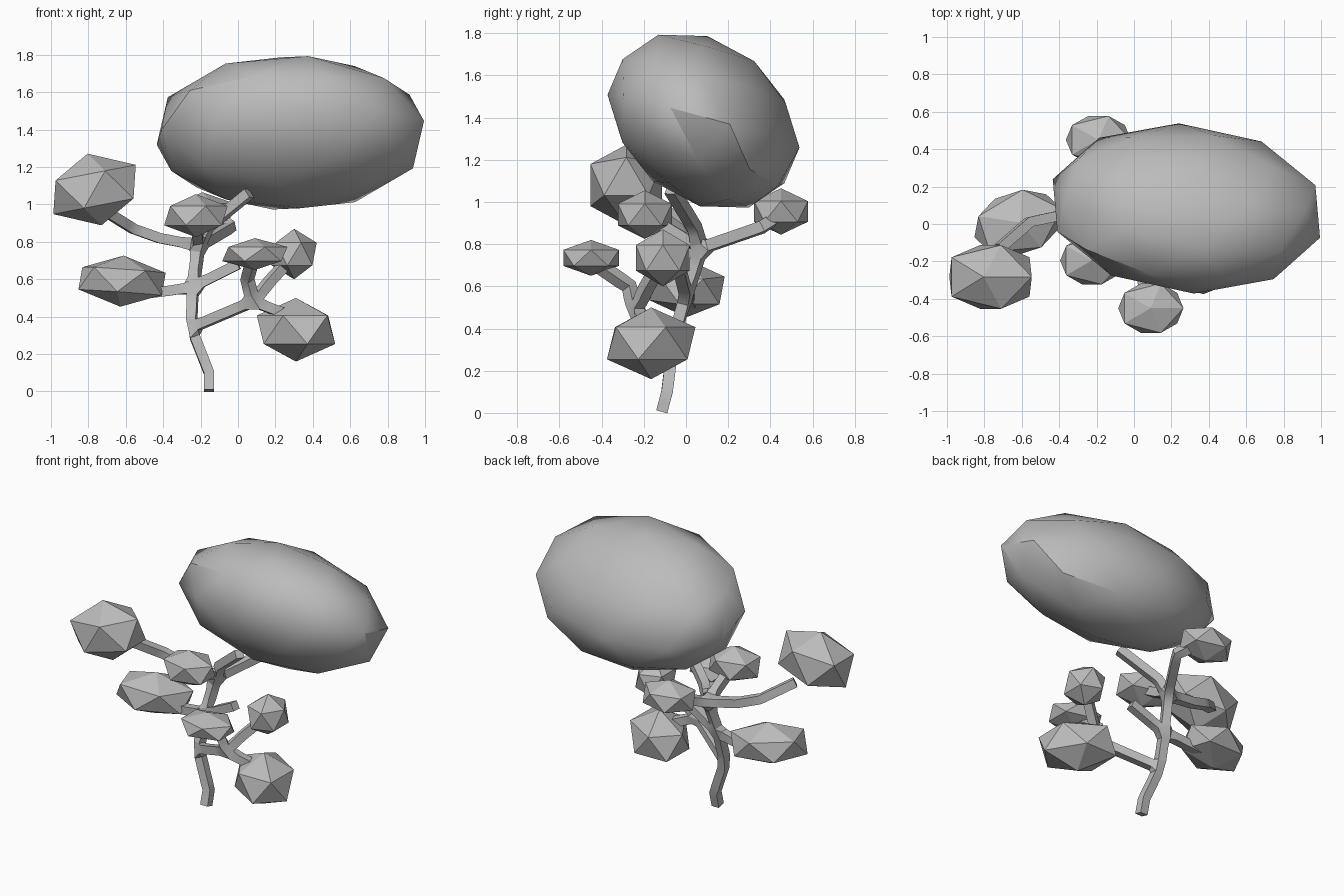
import bpy
from math import radians
from mathutils import Matrix, Vector, Euler

cube = bpy.data.objects.get("Cube")
if cube:
    bpy.data.objects.remove(cube)

grey = bpy.data.materials.new("plain_grey")
grey.use_nodes = True
colour = (0.5, 0.5, 0.5, 1)
grey.diffuse_color = colour
grey.node_tree.nodes["Principled BSDF"].inputs["Base Color"].default_value = colour


def blob(name, centre, transform, detail=1):
    """Icosphere shaped by a 3x3 transform."""
    bpy.ops.mesh.primitive_ico_sphere_add(subdivisions=detail, radius=1)
    ob = bpy.context.object
    ob.name = name
    ob.data.transform(Matrix.Translation(centre) @ transform.to_4x4())
    ob.data.materials.append(grey)


def turn(tilt, yaw=0):
    return Euler((0, radians(tilt), radians(yaw))).to_matrix()


def leaves(name, centre, size, tilt=0, yaw=0):
    """Small faceted clump."""
    blob(name, centre, turn(tilt, yaw) @ Matrix.Diagonal(size))


# Large slanted canopy: a face of the icosphere points along the long axis
axes = (Vector((0.735, -0.02, -0.05)), Vector((-0.04, 0.455, -0.125)),
        Vector((0.087, 0.015, 0.401)))
blob("canopy", (0.28, 0.083, 1.383), Matrix(axes).transposed() @ turn(-10.8), detail=2)
bpy.ops.object.shade_smooth_by_angle(angle=radians(30))

# Small faceted leaf clumps
leaves("upper_right_leaves", (-0.767, -0.283, 1.08), (0.27, 0.20, 0.195), -11)
leaves("middle_right_leaves", (-0.62, 0.005, 0.59), (0.27, 0.19, 0.137), 4, 18)
leaves("front_upper_leaves", (-0.225, -0.195, 0.94), (0.19, 0.15, 0.115))
leaves("back_upper_leaves", (-0.19, 0.45, 0.955), (0.195, 0.15, 0.11))
leaves("front_middle_leaves", (0.09, -0.45, 0.735), (0.195, 0.155, 0.085))
leaves("left_middle_leaves", (0.30, -0.11, 0.735), (0.135, 0.15, 0.135))
leaves("lower_left_leaves", (0.31, -0.165, 0.33), (0.265, 0.20, 0.17), 0, -45)

# Trunk and branches: each path starts from a named joint
joints = {
    "low": (-0.25, -0.06, 0.34),
    "mid": (-0.24, 0.0, 0.56),
    "high": (-0.21, 0.07, 0.78),
    "fork": (0.08, -0.24, 0.48),
}
paths = [
    [(-0.155, -0.115, 0.005), (-0.155, -0.09, 0.10), "low", "mid", "high"],
    ["low", "fork"],
    ["fork", (0.05, -0.27, 0.60), (0.08, -0.43, 0.71)],
    ["fork", (0.17, -0.19, 0.59), (0.28, -0.12, 0.71)],
    ["fork", (0.24, -0.20, 0.42), (0.31, -0.17, 0.36)],
    ["mid", (-0.36, 0.01, 0.54), (-0.52, 0.02, 0.52)],
    ["mid", (0.0, -0.03, 0.68)],
    ["high", (-0.42, 0.04, 0.82), (-0.56, 0.01, 0.87), (-0.72, -0.13, 0.97)],
    ["high", (-0.04, 0.36, 0.88), (-0.10, 0.42, 0.92)],
    ["high", (-0.16, 0.04, 0.88), (0.06, -0.07, 1.06)],
    ["high", (-0.22, -0.13, 0.90)],
]
verts, edges, index = [], [], {}
for path in paths:
    ids = []
    for p in path:
        p = joints[p] if isinstance(p, str) else p
        if p not in index:
            index[p] = len(verts)
            verts.append(p)
        ids.append(index[p])
    edges += list(zip(ids, ids[1:]))

mesh = bpy.data.meshes.new("branches")
mesh.from_pydata(verts, edges, [])
branches = bpy.data.objects.new("branches", mesh)
bpy.context.collection.objects.link(branches)
branches.modifiers.new("skin", "SKIN")
for i, sv in enumerate(mesh.skin_vertices[0].data):
    sv.radius = (0.027, 0.027)
    sv.use_root = i == 0
bpy.ops.object.select_all(action="DESELECT")
bpy.context.view_layer.objects.active = branches
branches.select_set(True)
bpy.ops.object.modifier_apply(modifier="skin")
branches.data.materials.clear()
branches.data.materials.append(grey)
bpy.ops.object.shade_smooth_by_angle(angle=radians(30))
